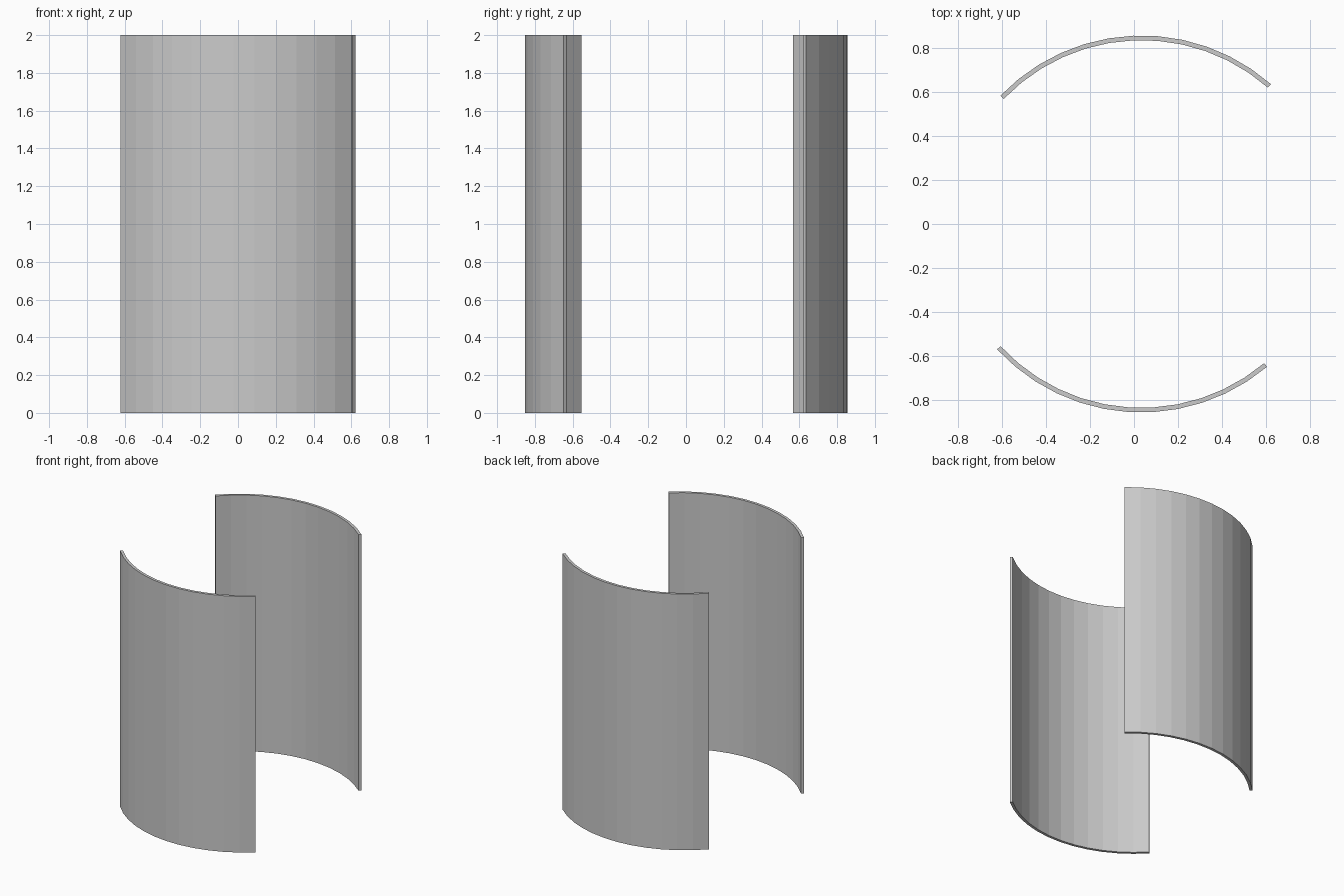
import bpy, bmesh
from math import sin, cos, radians

if "Cube" in bpy.data.objects:
    bpy.data.objects.remove(bpy.data.objects["Cube"])

R, T, H, N = 0.89, 0.021, 2.0, 12


def curved_panel(name, centre, side, a_left, a_right):
    """Upright arc panel; angles in degrees measured from the +/-y direction."""
    bm = bmesh.new()
    rings = []
    for i in range(N + 1):
        a = radians(a_left + (a_right - a_left) * i / N)
        ring = []
        for r, z in ((R, 0), (R, H), (R - T, H), (R - T, 0)):
            ring.append(bm.verts.new((centre[0] + r * sin(a),
                                      centre[1] + side * r * cos(a), z)))
        rings.append(ring)
    for p, q in zip(rings, rings[1:]):
        for k in range(4):
            bm.faces.new((p[k], q[k], q[(k + 1) % 4], p[(k + 1) % 4]))
    # End caps
    bm.faces.new(rings[0])
    bm.faces.new(rings[-1][::-1])
    bmesh.ops.recalc_face_normals(bm, faces=bm.faces)
    mesh = bpy.data.meshes.new(name)
    bm.to_mesh(mesh)
    bm.free()
    obj = bpy.data.objects.new(name, mesh)
    bpy.context.collection.objects.link(obj)


# Two facing curved panels, each slightly off-centre
curved_panel("front_panel", (0.033, 0.035), -1, -47.3, 39.9)
curved_panel("back_panel", (0.035, -0.035), 1, -46.1, 41.2)
